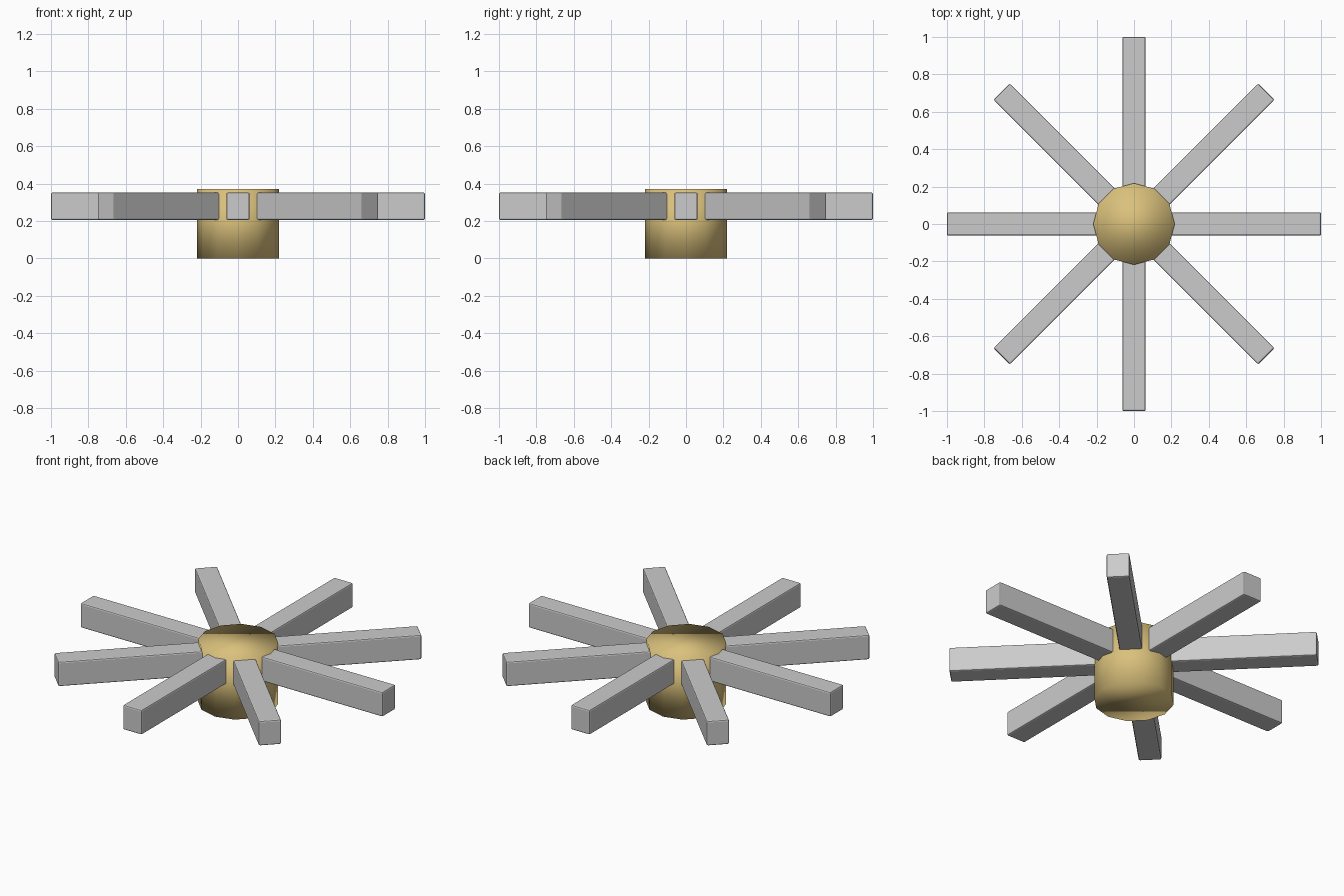
import bpy, math

if "Cube" in bpy.data.objects:
    bpy.data.objects.remove(bpy.data.objects["Cube"])

# Hub: smooth-shaded 12-sided drum
bpy.ops.mesh.primitive_cylinder_add(vertices=12, radius=0.218, depth=0.37, location=(0, 0, 0.185))
hub = bpy.context.object
hub.name = "hub"
bpy.ops.object.shade_smooth()
brass = bpy.data.materials.new("brass")
brass.diffuse_color = (0.7, 0.53, 0.2, 1)
brass.use_nodes = True
brass.node_tree.nodes["Principled BSDF"].inputs["Base Color"].default_value = brass.diffuse_color
hub.data.materials.append(brass)

# Spokes: eight square beams with softened edges, sunk into the hub
INNER, OUTER, WIDTH = 0.16, 1.0, 0.124
BOTTOM, TOP = 0.205, 0.352


def add_spoke(i):
    a = i * math.tau / 8
    mid = (INNER + OUTER) / 2
    bpy.ops.mesh.primitive_cube_add(
        size=1, rotation=(0, 0, a),
        location=(mid * math.cos(a), mid * math.sin(a), (BOTTOM + TOP) / 2))
    spoke = bpy.context.object
    spoke.name = f"spoke_{i + 1}"
    spoke.scale = (OUTER - INNER, WIDTH, TOP - BOTTOM)
    bpy.ops.object.transform_apply(location=False, rotation=False, scale=True)
    bevel = spoke.modifiers.new("soft_edges", 'BEVEL')
    bevel.width = 0.008
    bevel.segments = 2


for i in range(8):
    add_spoke(i)
